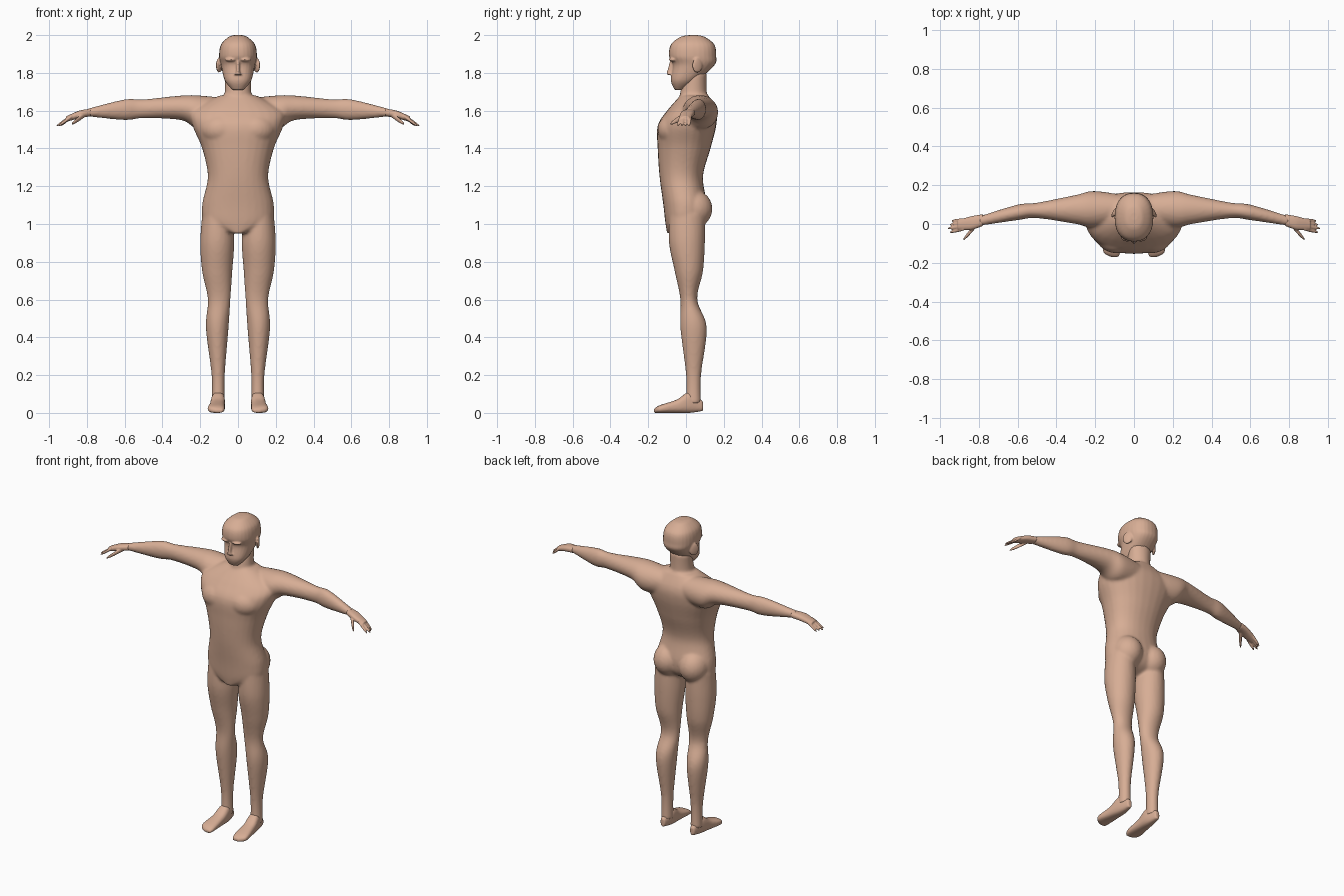
import bpy, bmesh, math
from mathutils import Matrix, Vector

cube = bpy.data.objects.get("Cube")
if cube:
    bpy.data.objects.remove(cube, do_unlink=True)

skin = bpy.data.materials.new("skin")
skin.use_nodes = True
skin.diffuse_color = (0.68, 0.42, 0.3, 1)
skin.node_tree.nodes["Principled BSDF"].inputs["Base Color"].default_value = skin.diffuse_color

SIDES = {"left": 1, "right": -1}
STEPS = 8
AXES = {"x": "yzx", "y": "xzy", "z": "xyz"}


def spline(sections):
    """Smooth in-between sections through the given ones."""
    points = [Vector(section) for section in sections]
    last = len(points) - 1
    result = []
    for i in range(last):
        start, end = points[i], points[i + 1]
        start_slope = (end - points[max(i - 1, 0)]) / 2
        end_slope = (points[min(i + 2, last)] - start) / 2
        for step in range(STEPS):
            t = step / STEPS
            ease = t * t * (3 - 2 * t)
            result.append(start.lerp(end, ease)
                          + start_slope * t * (1 - t) ** 2
                          - end_slope * t * t * (1 - t))
    return result + [points[last]]


def signed_power(value, power):
    return math.copysign(abs(value) ** (2 / power), value)


def loft(bm, sections, axis="z", side=1, power=2, count=28):
    """Closed tube through sections of (position, low a, high a, low b, high b)."""
    across, up, along = AXES[axis]
    loops = []
    for position, low_a, high_a, low_b, high_b in spline(sections):
        loop = []
        for k in range(count):
            angle = math.tau * k / count
            point = Vector()
            mid_a, half_a = (low_a + high_a) / 2, (high_a - low_a) / 2
            mid_b, half_b = (low_b + high_b) / 2, (high_b - low_b) / 2
            setattr(point, across, mid_a + half_a * signed_power(math.cos(angle), power))
            setattr(point, up, mid_b + half_b * signed_power(math.sin(angle), power))
            setattr(point, along, position)
            point.x *= side
            loop.append(bm.verts.new(point))
        loops.append(loop)
    for lower, upper in zip(loops, loops[1:]):
        for k in range(count):
            following = (k + 1) % count
            bm.faces.new((lower[k], lower[following], upper[following], upper[k]))
    bm.faces.new(loops[0])
    bm.faces.new(loops[-1])


def centred(sections):
    """Sections symmetric in x from (height, half width, front, back)."""
    return [(height, -half, half, front, back) for height, half, front, back in sections]


def blob(bm, centre, radii, side=1, turn=0):
    """Ellipsoid muscle or feature, mirrored by side."""
    x, y, z = centre
    matrix = (Matrix.Translation((x * side, y, z))
              @ Matrix.Rotation(turn * side, 4, "Z")
              @ Matrix.Diagonal((*radii, 1)))
    bmesh.ops.create_uvsphere(bm, u_segments=24, v_segments=16, radius=1, matrix=matrix)


def finger(bm, base, tip, radius, side):
    """Straight finger with a rounded tip."""
    sections = []
    for t in (0, 0.5, 0.8, 1):
        x, y, z = Vector(base).lerp(Vector(tip), t)
        r = radius * (1 - 0.6 * t ** 4)
        sections.append((x, y - r, y + r, z - r, z + r))
    loft(bm, sections, "x", side, count=12)


def finish(bm, name, voxel, smoothing):
    """Fuse the overlapping volumes into one smooth skin."""
    bmesh.ops.recalc_face_normals(bm, faces=bm.faces)
    mesh = bpy.data.meshes.new(name)
    bm.to_mesh(mesh)
    bm.free()
    mesh.materials.append(skin)
    mesh.shade_smooth()
    part = bpy.data.objects.new(name, mesh)
    bpy.context.collection.objects.link(part)
    fuse = part.modifiers.new("Fuse", "REMESH")
    fuse.mode = "VOXEL"
    fuse.voxel_size = voxel
    fuse.use_smooth_shade = True
    relax = part.modifiers.new("Relax", "SMOOTH")
    relax.factor = 0.5
    relax.iterations = smoothing


# Torso and neck
body = bmesh.new()
loft(body, centred([
    (0.95, 0.03, -0.1, -0.04),
    (1.01, 0.17, -0.11, 0.08),
    (1.1, 0.19, -0.12, 0.11),
    (1.25, 0.16, -0.14, 0.09),
    (1.4, 0.19, -0.15, 0.13),
    (1.52, 0.24, -0.15, 0.16),
    (1.6, 0.24, -0.1, 0.16),
    (1.68, 0.1, -0.03, 0.12),
]), power=2.2)
loft(body, centred([
    (1.6, 0.09, -0.04, 0.12),
    (1.7, 0.07, -0.03, 0.11),
    (1.8, 0.07, 0, 0.11),
]))

for side in SIDES.values():
    # Chest and seat muscles
    blob(body, (0.1, -0.07, 1.5), (0.1, 0.08, 0.08), side, turn=0.25)
    blob(body, (0.09, 0.04, 1.08), (0.09, 0.1, 0.1), side)
    # Leg from hip to ankle
    loft(body, [
        (1.05, 0.03, 0.19, -0.09, 0.1),
        (0.9, 0.02, 0.2, -0.09, 0.1),
        (0.75, 0.03, 0.19, -0.06, 0.09),
        (0.6, 0.04, 0.16, -0.03, 0.06),
        (0.45, 0.05, 0.17, -0.03, 0.11),
        (0.2, 0.07, 0.14, 0, 0.08),
        (0.05, 0.07, 0.14, 0, 0.08),
    ], side=side)
    # Arm from shoulder blade to wrist
    loft(body, [
        (0, 0.02, 0.14, 1.53, 1.66),
        (0.2, -0.02, 0.17, 1.5, 1.68),
        (0.3, 0, 0.15, 1.55, 1.68),
        (0.5, 0.03, 0.11, 1.56, 1.66),
        (0.6, 0.02, 0.1, 1.55, 1.66),
        (0.8, -0.01, 0.04, 1.57, 1.61),
    ], "x", side)
finish(body, "body", voxel=0.009, smoothing=5)

# Head with nose, lips, brow and ears
head = bmesh.new()
loft(head, centred([
    (1.71, 0.03, -0.06, -0.02),
    (1.76, 0.07, -0.08, 0.06),
    (1.84, 0.09, -0.07, 0.15),
    (1.89, 0.1, -0.09, 0.16),
    (1.95, 0.09, -0.08, 0.15),
    (1.99, 0.05, -0.03, 0.1),
    (2, 0.02, 0.02, 0.06),
]), power=2.3)
loft(head, centred([
    (1.79, 0.02, -0.1, -0.06),
    (1.81, 0.01, -0.1, -0.06),
    (1.88, 0.01, -0.08, -0.05),
]), count=16)
blob(head, (0, -0.07, 1.76), (0.03, 0.01, 0.01))
for side in SIDES.values():
    blob(head, (0.04, -0.07, 1.87), (0.03, 0.02, 0.01), side, turn=0.25)
    blob(head, (0.1, 0.06, 1.84), (0.01, 0.03, 0.04), side, turn=0.5)
finish(head, "head", voxel=0.005, smoothing=3)

for label, side in SIDES.items():
    # Hand with four fanned fingers and a thumb
    hand = bmesh.new()
    loft(hand, [
        (0.78, -0.01, 0.05, 1.57, 1.61),
        (0.84, -0.03, 0.04, 1.56, 1.6),
        (0.91, -0.03, 0.02, 1.54, 1.57),
    ], "x", side, power=2.4)
    for k in range(4):
        spread = 0.02 - 0.015 * k
        reach = 0.96 - 0.01 * abs(k - 2)
        finger(hand, (0.88, spread, 1.57), (reach, 1.3 * spread - 0.01, 1.52), 0.01, side)
    finger(hand, (0.81, 0, 1.58), (0.88, -0.08, 1.53), 0.014, side)
    finish(hand, label + "_hand", voxel=0.004, smoothing=2)
    # Foot from toes to heel
    foot = bmesh.new()
    loft(foot, [
        (-0.17, 0.08, 0.12, 0, 0.02),
        (-0.14, 0.07, 0.16, 0, 0.04),
        (-0.05, 0.07, 0.15, 0, 0.07),
        (0.02, 0.07, 0.14, 0, 0.11),
        (0.09, 0.09, 0.12, 0.01, 0.06),
    ], "y", side, power=2.6)
    finish(foot, label + "_foot", voxel=0.006, smoothing=3)
